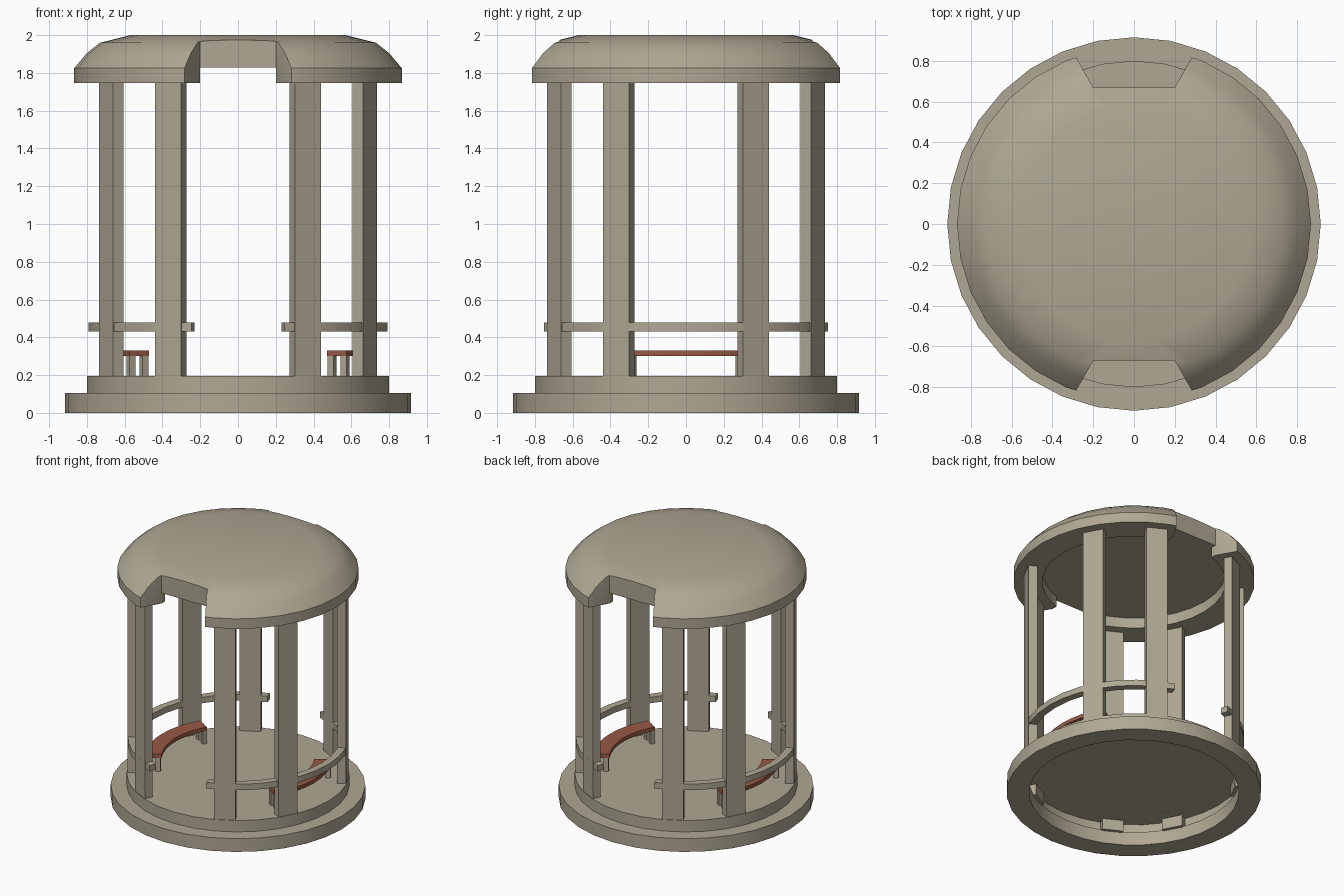
import bpy, bmesh
from math import sin, cos, pi, radians
from mathutils import Matrix, Vector

if "Cube" in bpy.data.objects:
    bpy.data.objects.remove(bpy.data.objects["Cube"])

red = bpy.data.materials.new("seat_red")
red.diffuse_color = (0.32, 0.10, 0.06, 1)
red.use_nodes = True
red.node_tree.nodes["Principled BSDF"].inputs["Base Color"].default_value = red.diffuse_color
stone = bpy.data.materials.new("stone_tan")
stone.diffuse_color = (0.43, 0.39, 0.295, 1)
stone.use_nodes = True
stone.node_tree.nodes["Principled BSDF"].inputs["Base Color"].default_value = stone.diffuse_color


def smooth_by_angle(ob):
    bpy.ops.object.select_all(action='DESELECT')
    ob.select_set(True)
    bpy.context.view_layer.objects.active = ob
    bpy.ops.object.shade_smooth_by_angle(angle=radians(35))


def finish(bm, name, smooth=True, mat=stone):
    bmesh.ops.recalc_face_normals(bm, faces=bm.faces)
    me = bpy.data.meshes.new(name)
    bm.to_mesh(me)
    bm.free()
    ob = bpy.data.objects.new(name, me)
    bpy.context.collection.objects.link(ob)
    me.materials.append(mat)
    if smooth:
        smooth_by_angle(ob)
    return ob


def sweep(name, profile, n, a0=0, a1=360, mat=stone):
    """Turn a closed (r, z) profile around z, fully or as a capped arc."""
    bm = bmesh.new()
    full = a1 - a0 >= 360
    rows = []
    for i in range(n if full else n + 1):
        a = radians(a0 + (a1 - a0) * i / n)
        rows.append([bm.verts.new((r * cos(a), r * sin(a), z)) for r, z in profile])
    k = len(profile)
    for i in range(n):
        p, q = rows[i], rows[(i + 1) % len(rows)]
        for j in range(k):
            bm.faces.new((p[j], q[j], q[(j + 1) % k], p[(j + 1) % k]))
    if not full:
        bm.faces.new(rows[0])
        bm.faces.new(rows[-1])
    return finish(bm, name, True, mat)


def lathe_capped(name, profile, n, smooth=True):
    """Turn an open (r, z) profile and close both ends with flat caps."""
    bm = bmesh.new()
    rings = [[bm.verts.new((r * cos(i * 2 * pi / n), r * sin(i * 2 * pi / n), z))
              for i in range(n)] for r, z in profile]
    for p, q in zip(rings, rings[1:]):
        for i in range(n):
            j = (i + 1) % n
            bm.faces.new((p[i], p[j], q[j], q[i]))
    bm.faces.new(rings[0])
    bm.faces.new(rings[-1])
    return finish(bm, name, smooth)


def rect(r0, r1, z0, z1):
    return [(r0, z0), (r1, z0), (r1, z1), (r0, z1)]


def post(name, r, ang, depth, width, z0, z1):
    """Upright box turned to face outward at a given angle."""
    bm = bmesh.new()
    m = (Matrix.Rotation(radians(ang), 4, 'Z')
         @ Matrix.Translation((r, 0, (z0 + z1) / 2))
         @ Matrix.Diagonal((depth, width, z1 - z0, 1)))
    bmesh.ops.create_cube(bm, size=1, matrix=m)
    return finish(bm, name, smooth=False)


def cut_prism(target, pts, z0, z1):
    """Subtract an upright prism with the given plan outline."""
    bm = bmesh.new()
    f = bm.faces.new([bm.verts.new((x, y, z0)) for x, y in pts])
    ext = bmesh.ops.extrude_face_region(bm, geom=[f])
    bmesh.ops.translate(bm, vec=Vector((0, 0, z1 - z0)),
                        verts=[v for v in ext["geom"] if isinstance(v, bmesh.types.BMVert)])
    cutter = finish(bm, "notch_cutter", smooth=False)
    cutter.hide_render = True
    mod = target.modifiers.new("notch", 'BOOLEAN')
    mod.operation = 'DIFFERENCE'
    mod.solver = 'EXACT'
    mod.object = cutter
    bpy.context.view_layer.objects.active = target
    bpy.ops.object.modifier_apply(modifier=mod.name)
    bpy.data.objects.remove(cutter)


# stepped base: open lower ring, with a thin floor hollow underneath
sweep("base_step", rect(0.755, 0.915, 0, 0.105), 32)
lathe_capped("floor", [(0.8, 0.195), (0.8, 0.1), (0.79, 0.1), (0.79, 0.187)], 32)

# eight columns in pairs
for base in (0, 90, 180, 270):
    for off in (28, 62):
        post("column", 0.759, base + off, 0.064, 0.155, 0.1, 1.75)

# side rails, curved benches and their legs
for c in (0, 180):
    sweep("handrail", rect(0.735, 0.792, 0.432, 0.479), 14, c - 71.8, c + 71.8)
    sweep("bench_seat", rect(0.55, 0.67, 0.3, 0.33), 8, c - 31, c + 31, red)
    for a in (-29.8, 29.8):
        for r in (0.575, 0.652):
            post("bench_leg", r, c + a, 0.036, 0.033, 0.186, 0.301)

# domed roof with a hanging rim, hollow below
roof = lathe_capped("roof", [(0.57, 2), (0.73, 1.96), (0.80, 1.905), (0.867, 1.825),
                             (0.867, 1.746), (0.66, 1.746), (0.66, 1.828)], 32, smooth=False)

# entrance notches: through the dome, and deeper through the rim
for s in (1, -1):
    cut_prism(roof, [(x, s * y) for x, y in
                     ((-0.2, 0.67), (0.2, 0.67), (0.36, 0.95), (-0.36, 0.95))], 1.6, 2.2)
    cut_prism(roof, [(x, s * y) for x, y in
                     ((-0.2, 0.58), (0.2, 0.58), (0.2, 0.69), (-0.2, 0.69))], 1.6, 1.828)
smooth_by_angle(roof)
